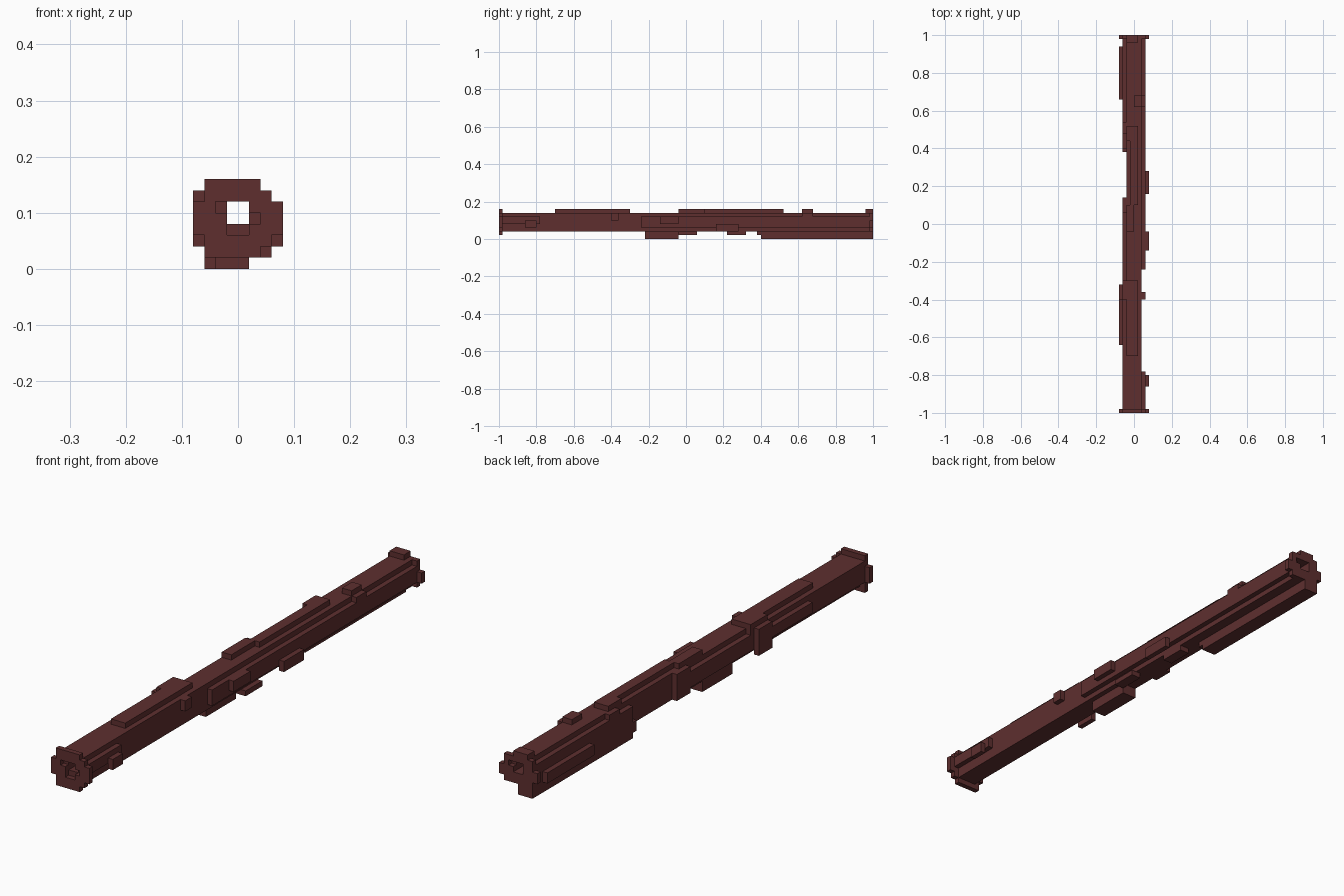
import bpy
import bmesh
from mathutils import Vector
from math import radians

VOXEL = 0.02

cube = bpy.data.objects.get("Cube")
if cube:
    bpy.data.objects.remove(cube, do_unlink=True)

bark = bpy.data.materials.new("dark red brown bark")
bark.use_nodes = True
colour = (0.112, 0.028, 0.028, 1)
bark.diffuse_color = colour
bark.node_tree.nodes["Principled BSDF"].inputs["Base Color"].default_value = colour

AXES = [Vector(a) for a in ((1, 0, 0), (0, 1, 0), (0, 0, 1))]


def cells(box):
    """All voxels inside a box given as x range, y range, z range."""
    xa, xb, ya, yb, za, zb = box
    return {(x, y, z) for x in range(xa, xb) for y in range(ya, yb) for z in range(za, zb)}


def voxel_part(name, boxes, holes=()):
    """Join boxes of voxels, carve holes, and keep only the outer skin."""
    solid = set().union(*(cells(b) for b in boxes))
    solid = solid.difference(*(cells(h) for h in holes))
    bm = bmesh.new()
    for cell in solid:
        centre = Vector(cell) + Vector((0.5, 0.5, 0.5))
        for i in range(len(AXES)):
            for sign in (-1, 1):
                n = AXES[i] * sign
                if tuple(int(c) for c in Vector(cell) + n) in solid:
                    continue
                u = AXES[(i + 1) % len(AXES)]
                v = n.cross(u)
                corners = (-u - v, u - v, u + v, v - u)
                bm.faces.new([bm.verts.new((centre + (n + c) / 2) * VOXEL) for c in corners])
    bmesh.ops.remove_doubles(bm, verts=bm.verts, dist=VOXEL / 10)
    bmesh.ops.dissolve_limit(bm, angle_limit=radians(1), verts=bm.verts, edges=bm.edges)
    mesh = bpy.data.meshes.new(name)
    bm.to_mesh(mesh)
    bm.free()
    mesh.materials.append(bark)
    obj = bpy.data.objects.new(name, mesh)
    bpy.context.collection.objects.link(obj)
    return obj


# Square hollow core running the whole length
voxel_part("hollow_core", [(-2, 2, -49, 49, 3, 7)], [(-1, 1, -50, 50, 4, 6)])

# Stepped collars around both open ends
voxel_part("front_rim", [
    (-3, 2, -50, -49, 1, 8),
    (-3, 3, -50, -49, 2, 7),
    (-4, 4, -50, -49, 3, 6),
], [(-1, 1, -50, -49, 3, 6), (-2, -1, -50, -49, 5, 6), (1, 2, -50, -49, 4, 5)])
voxel_part("back_rim", [
    (-3, 3, 49, 50, 2, 7),
    (-4, 4, 49, 50, 3, 5),
    (-2, 1, 48, 50, 7, 8),
], [(-1, 1, 49, 50, 4, 6), (1, 2, 49, 50, 5, 6)])

# Bark on the right flank
voxel_part("right_bark", [
    (-3, -2, -49, -15, 3, 7),
    (-3, -2, -15, 7, 3, 6),
    (-3, -2, 3, 7, 2, 7),
    (-3, -2, 20, 49, 3, 6),
    (-3, -2, 24, 27, 6, 7),
])
voxel_part("right_knots", [
    (-4, -3, -32, -20, 4, 6),
    (-4, -3, -20, -16, 2, 7),
    (-4, -3, 33, 47, 2, 4),
])

# Bark on the left flank
voxel_part("left_bark", [
    (2, 3, -49, -39, 4, 6),
    (2, 3, -20, -18, 5, 7),
    (2, 3, -12, 49, 3, 6),
    (2, 3, 31, 34, 6, 7),
])
voxel_part("left_knots", [
    (3, 4, -43, -40, 3, 5),
    (3, 4, -7, -2, 4, 6),
    (3, 4, 8, 14, 2, 4),
])

# Raised strips on the top
voxel_part("top_bark", [
    (-2, 1, -35, -15, 7, 8),
    (-3, -2, -20, -15, 7, 8),
    (-2, 0, -2, 5, 7, 8),
    (-1, 1, 5, 22, 7, 8),
    (-2, 1, 22, 26, 7, 8),
    (0, 2, 31, 34, 7, 8),
])

# Bark and hanging ridges underneath
voxel_part("bottom_bark", [(-2, 2, -49, 49, 2, 3)])
voxel_part("bottom_ridges", [
    (-2, 1, -11, -2, 0, 2),
    (1, 3, -2, 3, 1, 2),
    (0, 2, 11, 16, 1, 2),
    (-3, 0, 19, 20, 1, 3),
    (-3, 0, 20, 50, 0, 3),
])
